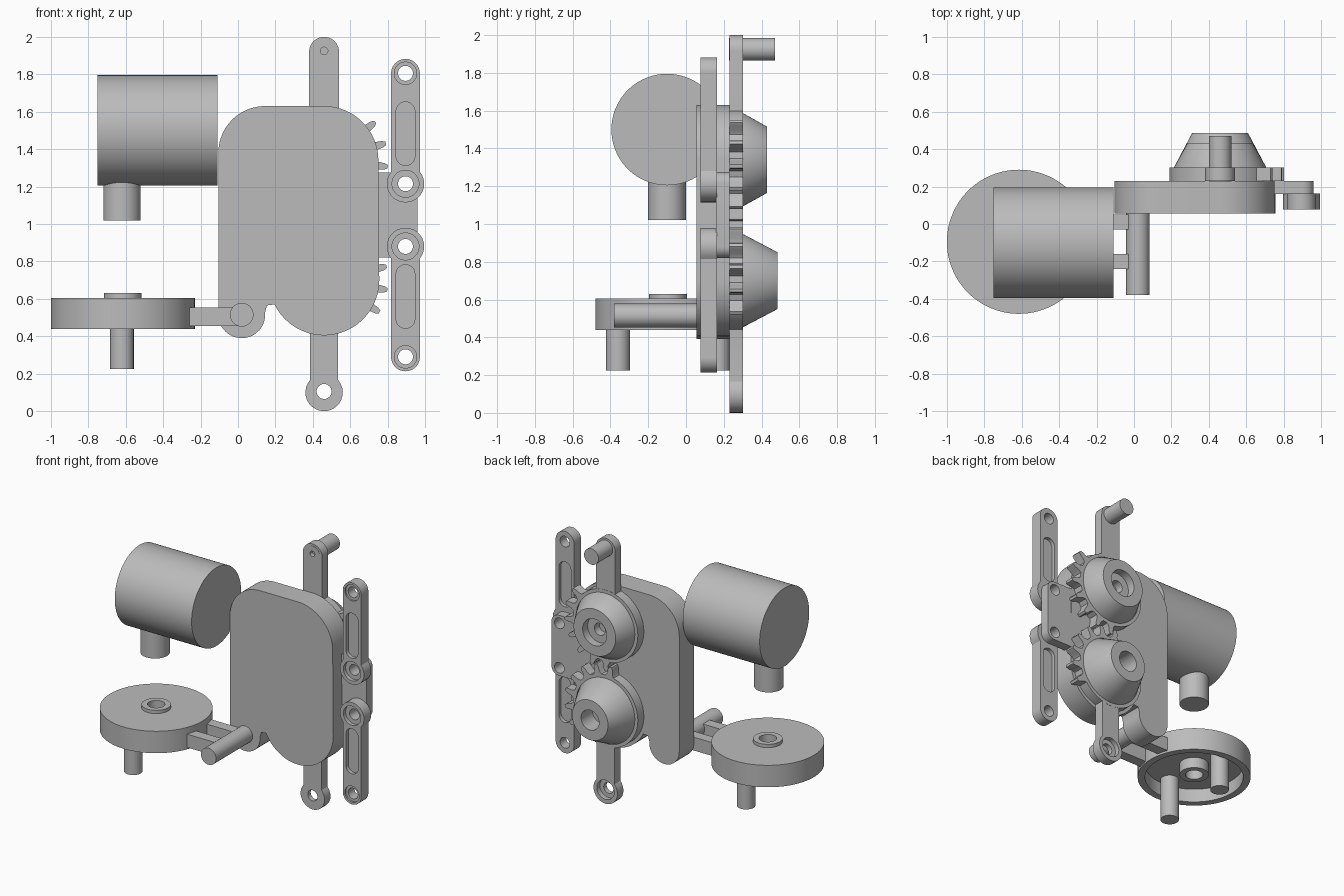
import bpy, bmesh, math
from mathutils import Vector

if "Cube" in bpy.data.objects:
    bpy.data.objects.remove(bpy.data.objects["Cube"], do_unlink=True)

grey = bpy.data.materials.new("plain grey")
grey.use_nodes = True
grey.diffuse_color = (0.5, 0.5, 0.5, 1)
grey.node_tree.nodes["Principled BSDF"].inputs["Base Color"].default_value = (0.5, 0.5, 0.5, 1)


def finish(name, bm):
    bmesh.ops.recalc_face_normals(bm, faces=bm.faces)
    mesh = bpy.data.meshes.new(name)
    bm.to_mesh(mesh)
    bm.free()
    obj = bpy.data.objects.new(name, mesh)
    bpy.context.collection.objects.link(obj)
    mesh.materials.append(grey)
    smooth(obj)
    return obj


def smooth(obj):
    bpy.ops.object.select_all(action='DESELECT')
    obj.select_set(True)
    bpy.context.view_layer.objects.active = obj
    bpy.ops.object.shade_smooth_by_angle(angle=math.radians(30))


def arc(x, z, r, a0, a1, n=20):
    """Points on an arc, angles in degrees."""
    steps = [math.radians(a0 + (a1 - a0) * i / n) for i in range(n + 1)]
    return [(x + r * math.cos(a), z + r * math.sin(a)) for a in steps]


def prism(name, outline, y0, y1):
    """Extrude an x-z outline along y."""
    bm = bmesh.new()
    face = bm.faces.new([bm.verts.new((x, y0, z)) for x, z in outline])
    out = bmesh.ops.extrude_face_region(bm, geom=[face])
    verts = [v for v in out["geom"] if isinstance(v, bmesh.types.BMVert)]
    bmesh.ops.translate(bm, verts=verts, vec=(0, y1 - y0, 0))
    return finish(name, bm)


def lathe(name, profile, axis, center, n=64):
    """Revolve (radius, position) pairs about an axis through center."""
    k = "XYZ".index(axis)
    bm = bmesh.new()
    rings = []
    for r, h in profile:
        ring = []
        for i in range(n if r > 0 else 1):
            a = 2 * math.pi * i / n
            p = Vector(center)
            p[k] = h
            p[(k + 1) % 3] += r * math.cos(a)
            p[(k + 2) % 3] += r * math.sin(a)
            ring.append(bm.verts.new(p))
        rings.append(ring)
    for a, b in zip(rings, rings[1:]):
        for i in range(n):
            j = (i + 1) % n
            quad = [a[i % len(a)], a[j % len(a)], b[j % len(b)], b[i % len(b)]]
            bm.faces.new(list(dict.fromkeys(quad)))
    return finish(name, bm)


def rod(name, r, h0, h1, axis, center, n=48):
    return lathe(name, [(0, h0), (r, h0), (r, h1), (0, h1)], axis, center, n)


def cut(obj, *cutters):
    for cutter in cutters:
        mod = obj.modifiers.new("cut", 'BOOLEAN')
        mod.operation, mod.solver, mod.object = 'DIFFERENCE', 'EXACT', cutter
        bpy.context.view_layer.objects.active = obj
        bpy.ops.object.modifier_apply(modifier=mod.name)
        bpy.data.objects.remove(cutter, do_unlink=True)
    smooth(obj)


def bar(name, x, top, r_top, bottom, r_bottom, half, y0, y1):
    """Straight bar with a round eye at each end."""
    a = math.degrees(math.acos(half / r_top))
    b = math.degrees(math.acos(half / r_bottom))
    outline = arc(x, top, r_top, -a, 180 + a) + arc(x, bottom, r_bottom, 180 - b, 360 + b)
    return prism(name, outline, y0, y1)


def box(name, x0, x1, y0, y1, z0, z1):
    return prism(name, [(x0, z0), (x1, z0), (x1, z1), (x0, z1)], y0, y1)


def hole(x, z, r, y0, y1):
    return rod("cutter", r, y0, y1, 'Y', (x, 0, z), 40)


# Motor with its output shaft
rod("motor_body", 0.295, -0.75, -0.11, 'X', (0, -0.1, 1.5), 96)
rod("motor_shaft", 0.1, 1.02, 1.35, 'Z', (-0.62, -0.1, 0))

# Crank wheel: hollow underneath, raised hub with a through hole
lathe("crank_wheel", [(0.06, 0.46), (0.1, 0.46), (0.1, 0.54), (0.335, 0.54), (0.335, 0.44),
                      (0.385, 0.44), (0.385, 0.605), (0.1, 0.605), (0.1, 0.63),
                      (0.06, 0.63), (0.06, 0.46)], 'Z', (-0.615, -0.095, 0), 96)
for side, y in (("front", -0.36), ("back", 0.17)):
    rod(side + "_wheel_pin", 0.063, 0.225, 0.56, 'Z', (-0.62, y, 0))

# Fork and its cross rod
for side, y in (("front", -0.24), ("back", -0.03)):
    box(side + "_fork_arm", -0.27, 0.0, y, y + 0.08, 0.455, 0.555)
rod("fork_rod", 0.063, -0.38, 0.06, 'Y', (0.02, 0, 0.515))

# Housing plate
housing = (arc(0.46, 1.34, 0.29, 0, 90) + arc(0.145, 1.38, 0.25, 90, 180)
           + arc(0.02, 0.515, 0.125, 180, 365)
           + [(0.155, 0.565), (0.195, 0.57)] + arc(0.46, 0.7, 0.295, 206, 360, 32))
prism("housing", housing, 0.055, 0.23)

# Partly toothed gears
def gear(name, z, first):
    teeth = [first + 21.2 * i for i in range(7)]
    shape = [(a, 0.27) for a in range(-140, 220, 5)
             if all(abs((a - t + 180) % 360 - 180) > 8 for t in teeth)]
    for t in teeth:
        shape += [(t + s * w, r) for s in (-1, 1)
                  for w, r in ((7, 0.27), (4.2, 0.29), (3, 0.325), (1.5, 0.342))]
    shape = sorted(((a + 140) % 360, r) for a, r in shape)
    outline = []
    for a, r in shape:
        a = math.radians(a - 140)
        outline.append((0.46 + r * math.cos(a), z + r * math.sin(a)))
    prism(name, outline, 0.23, 0.302)


gear("upper_gear", 1.34, -90.5)
gear("lower_gear", 0.7, -30)

# Conical hubs on the gears
lathe("upper_cone", [(0, 0.29), (0.245, 0.29), (0.245, 0.305), (0.175, 0.43), (0.1, 0.43),
                     (0.1, 0.37), (0.045, 0.37), (0.045, 0.31), (0, 0.31)], 'Y', (0.46, 0, 1.34))
lathe("lower_cone", [(0, 0.29), (0.245, 0.29), (0.245, 0.305), (0.15, 0.485), (0.075, 0.485),
                     (0.075, 0.35), (0, 0.35)], 'Y', (0.46, 0, 0.7))

# Upper lever with handle pin
upper_lever = bar("upper_lever", 0.46, 1.92, 0.08, 1.4, 0.08, 0.0799, 0.23, 0.301)
lathe("lever_pin", [(0, 0.26), (0.02, 0.26), (0.02, 0.228), (0.06, 0.228), (0.06, 0.47),
                    (0, 0.47)], 'Y', (0.46, 0, 1.925))
cut(upper_lever, hole(0.46, 1.925, 0.05, 0.2, 0.35))

# Lower lever with counterbored eye
lower_lever = bar("lower_lever", 0.46, 0.65, 0.08, 0.1, 0.1, 0.075, 0.23, 0.301)
cut(lower_lever, hole(0.46, 0.105, 0.04, 0.2, 0.35), hole(0.46, 0.105, 0.072, 0.265, 0.35))

# Bracket plate carrying the side links
bracket = prism("bracket_plate", [(0.6, 0.82)] + arc(0.9, 0.88, 0.06, -90, 0, 8)
                + arc(0.9, 1.215, 0.06, 0, 90, 8) + [(0.6, 1.275)], 0.16, 0.229)
cut(bracket, *[hole(0.895, z, 0.04, 0.1, 0.3) for z in (0.88, 1.215)])

# Side links, mirrored about the bracket middle
for name, s in (("upper_link", 1), ("lower_link", -1)):
    small, big = 1.0475 + s * 0.7575, 1.0475 + s * 0.1675
    ends = (small, 0.077, big, 0.1) if s > 0 else (big, 0.1, small, 0.077)
    link = bar(name, 0.895, *ends, 0.0765, 0.078, 0.163)
    middle = 1.0475 + s * 0.435
    cutters = [hole(0.895, z, 0.04, 0, 0.3) for z in (small, big)]
    cutters += [hole(0.895, big, 0.072, 0, 0.105), hole(0.895, small, 0.06, 0, 0.09)]
    for y0, y1 in ((0, 0.105), (0.136, 0.3)):
        cutters.append(bar("cutter", 0.895, middle + 0.12, 0.05, middle - 0.12, 0.05,
                           0.0499, y0, y1))
    cut(link, *cutters)
